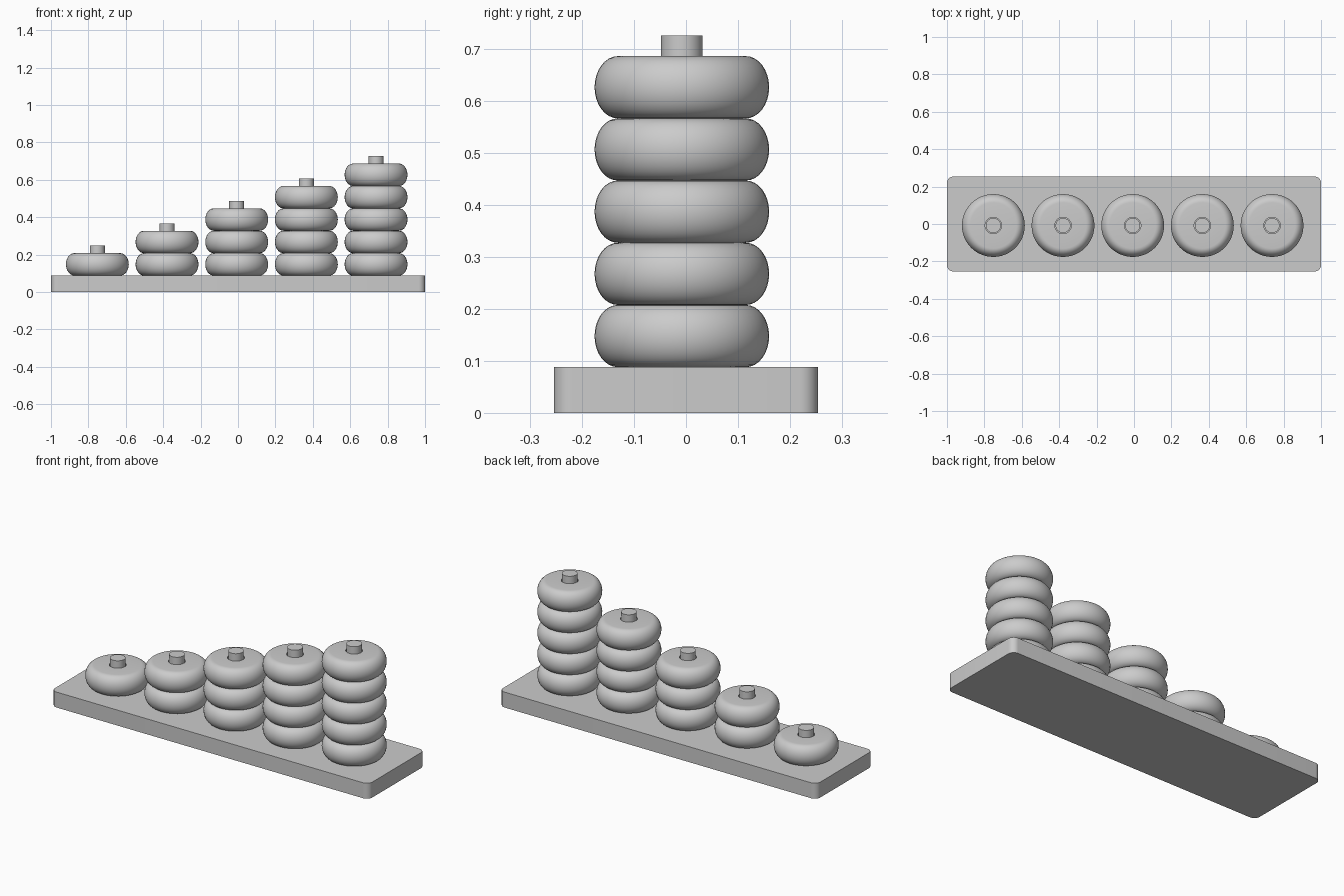
import bpy, bmesh
from math import sin, cos, pi, radians

cube = bpy.data.objects.get("Cube")
if cube:
    bpy.data.objects.remove(cube, do_unlink=True)

grey = bpy.data.materials.new("light grey")
grey.use_nodes = True
colour = (0.6, 0.6, 0.6, 1)
grey.diffuse_color = colour
grey.node_tree.nodes["Principled BSDF"].inputs["Base Color"].default_value = colour

BASE_TOP, RING_H, ROW_Y = 0.088, 0.1197, -0.008
RING_R, BULGE, HOLE_R, PEG_R = 0.168, 0.045, 0.044, 0.04


def finish(bm, name, location=(0, 0, 0)):
    bmesh.ops.recalc_face_normals(bm, faces=bm.faces)
    mesh = bpy.data.meshes.new(name)
    bm.to_mesh(mesh)
    bm.free()
    mesh.materials.append(grey)
    obj = bpy.data.objects.new(name, mesh)
    obj.location = location
    bpy.context.collection.objects.link(obj)
    bpy.ops.object.select_all(action='DESELECT')
    obj.select_set(True)
    bpy.context.view_layer.objects.active = obj
    bpy.ops.object.shade_smooth_by_angle(angle=radians(35))
    return obj


def lathe(profile, steps=48):
    # spin a closed (radius, height) profile around z
    bm = bmesh.new()
    verts = [bm.verts.new((r, 0, z)) for r, z in profile]
    edges = [bm.edges.new((v, verts[i - 1])) for i, v in enumerate(verts)]
    bmesh.ops.spin(bm, geom=verts + edges, cent=(0, 0, 0), axis=(0, 0, 1),
                   angle=2 * pi, steps=steps)
    bmesh.ops.remove_doubles(bm, verts=bm.verts, dist=1e-5)
    return bm


# Base board with rounded upright corners
bm = bmesh.new()
bmesh.ops.create_cube(bm, size=1)
for v in bm.verts:
    v.co = (v.co.x * 2, v.co.y * 0.508, (v.co.z + 0.5) * BASE_TOP)
upright = [e for e in bm.edges if abs(e.verts[0].co.z - e.verts[1].co.z) > 0.01]
bmesh.ops.bevel(bm, geom=upright, offset=0.035, segments=8, profile=0.5,
                affect='EDGES')
finish(bm, "base_board")

# Ring section: bored centre, flat faces, bulging rim
half = RING_H / 2
rim = [(RING_R - BULGE + BULGE * cos(a), half + half * sin(a))
       for a in (-pi / 2 + pi * i / 16 for i in range(17))]
ring_profile = [(HOLE_R, 0)] + rim + [(HOLE_R, RING_H)]

# Five pegs, each holding one more ring than the last
for n in range(1, 6):
    x = -0.007 + 0.3725 * (n - 3)
    for k in range(n):
        finish(lathe(ring_profile), f"ring_{n}_{k + 1}",
               (x, ROW_Y, BASE_TOP + k * RING_H))
    height = n * RING_H + 0.04
    bm = bmesh.new()
    bmesh.ops.create_cone(bm, cap_ends=True, segments=32, radius1=PEG_R,
                          radius2=PEG_R, depth=height)
    finish(bm, f"peg_{n}", (x, ROW_Y, BASE_TOP + height / 2))
